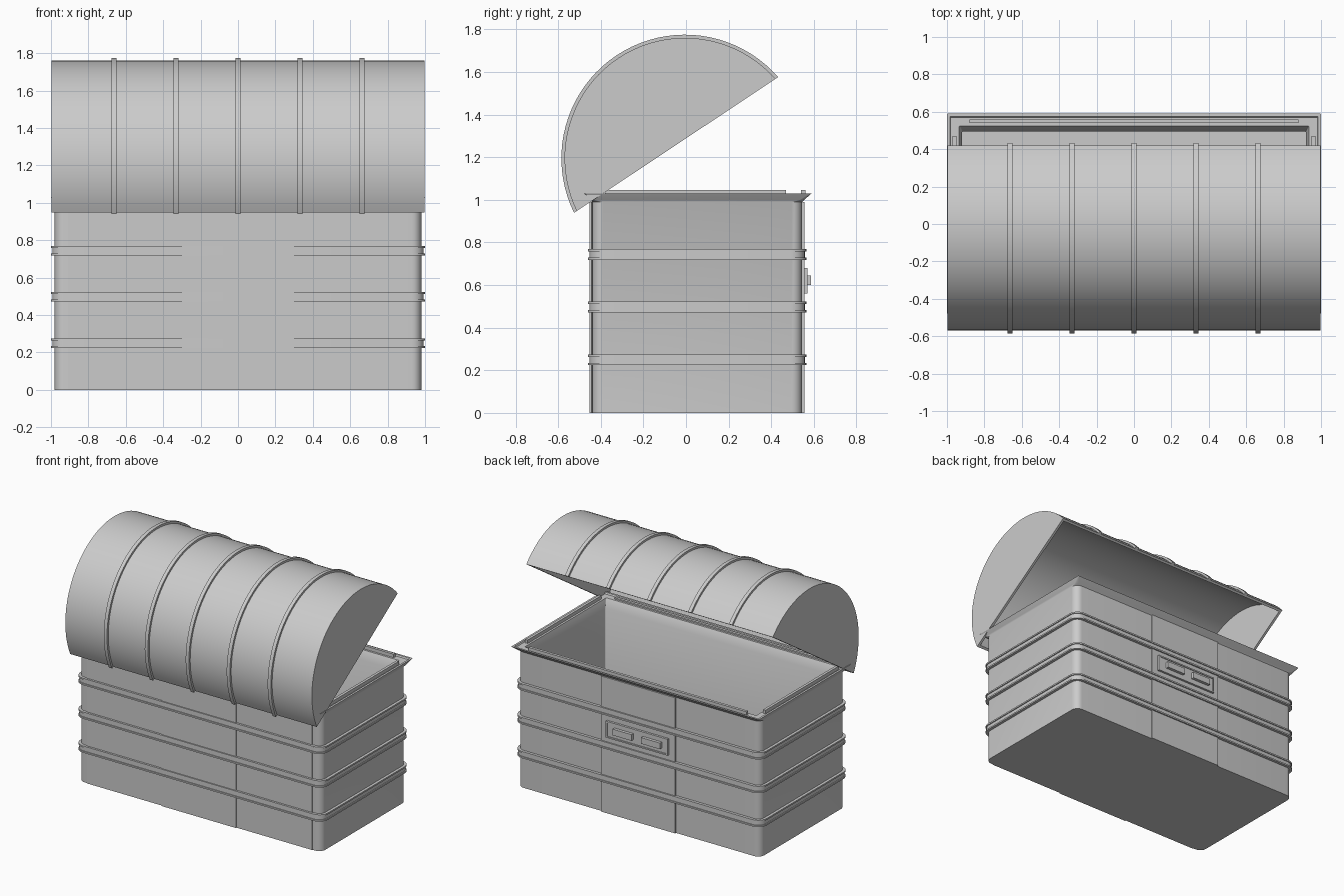
import bpy, bmesh, math

cube = bpy.data.objects.get("Cube")
if cube:
    bpy.data.objects.remove(cube, do_unlink=True)

grey = bpy.data.materials.new("plain grey")
grey.use_nodes = True
COLOUR = (0.6, 0.6, 0.6, 1)
grey.diffuse_color = COLOUR
grey.node_tree.nodes["Principled BSDF"].inputs["Base Color"].default_value = COLOUR


def finish(name, bm, smooth=True):
    bmesh.ops.recalc_face_normals(bm, faces=bm.faces)
    mesh = bpy.data.meshes.new(name)
    bm.to_mesh(mesh)
    bm.free()
    obj = bpy.data.objects.new(name, mesh)
    bpy.context.collection.objects.link(obj)
    mesh.materials.append(grey)
    if smooth:
        bpy.ops.object.select_all(action="DESELECT")
        obj.select_set(True)
        bpy.context.view_layer.objects.active = obj
        bpy.ops.object.shade_smooth_by_angle(angle=math.radians(30))
    return obj


def box(name, x0, x1, y0, y1, z0, z1):
    bm = bmesh.new()
    bmesh.ops.create_cube(bm, size=1)
    for v in bm.verts:
        v.co.x = x0 + (v.co.x + 0.5) * (x1 - x0)
        v.co.y = y0 + (v.co.y + 0.5) * (y1 - y0)
        v.co.z = z0 + (v.co.z + 0.5) * (z1 - z0)
    return finish(name, bm, False)


def rounded_ring(hx, y0, y1, z, r, steps=6):
    """Rectangle with rounded corners, at one height."""
    pts = []
    corners = [(hx - r, y1 - r), (r - hx, y1 - r), (r - hx, y0 + r), (hx - r, y0 + r)]
    for i, (cx, cy) in enumerate(corners):
        for k in range(steps + 1):
            a = math.pi / 2 * (i + k / steps)
            pts.append((cx + r * math.cos(a), cy + r * math.sin(a), z))
    return pts


def loft(name, rings, closed=False):
    bm = bmesh.new()
    loops = [[bm.verts.new(p) for p in ring] for ring in rings]
    pairs = list(zip(loops, loops[1:]))
    if closed:
        pairs.append((loops[-1], loops[0]))
    else:
        bm.faces.new(loops[0])
        bm.faces.new(loops[-1])
    for a, b in pairs:
        for i in range(len(a)):
            j = (i + 1) % len(a)
            bm.faces.new((a[i], a[j], b[j], b[i]))
    return finish(name, bm)


def prism(name, profile, x0, x1):
    """Extrude a y-z outline along x."""
    return loft(name, [[(x, y, z) for y, z in profile] for x in (x0, x1)])


# Open box: outside wall, flared rim, sloping inner lip, inside wall, floor
HX, FRONT, BACK = 0.98, -0.44, 0.545
loft("chest_body", [
    rounded_ring(HX, FRONT, BACK, 0, 0.05),
    rounded_ring(HX, FRONT, BACK, 0.99, 0.05),
    rounded_ring(0.985, -0.45, 0.555, 1.0, 0.02),
    rounded_ring(1.0, -0.48, 0.59, 1.03, 0.006),
    rounded_ring(0.985, -0.465, 0.575, 1.03, 0.006),
    rounded_ring(0.98, -0.46, 0.57, 1.02, 0.006),
    rounded_ring(0.935, -0.415, 0.525, 1.02, 0.006),
    rounded_ring(0.92, -0.385, 0.495, 0.96, 0.006),
    rounded_ring(0.92, -0.385, 0.495, 0.03, 0.006),
])

# Raised rails on the rim, stopping short of the corners
for side, s in (("right", -1), ("left", 1)):
    xs = sorted((s * 0.95, s * 0.97))
    box(f"rim_rail_{side}", *xs, -0.38, 0.47, 1.015, 1.045)
box("rim_rail_back", -0.88, 0.88, 0.54, 0.56, 1.015, 1.045)
box("rim_rail_front", -0.88, 0.88, -0.45, -0.43, 1.01, 1.03)

# Shallow raised panels on front and back
box("front_wide_panel", -0.91, 0.91, FRONT - 0.005, FRONT + 0.02, 0, 0.99)
box("front_middle_panel", -0.3, 0.3, FRONT - 0.012, FRONT + 0.02, 0, 0.99)
box("back_middle_panel", -0.3, 0.3, BACK - 0.02, BACK + 0.01, 0, 0.99)

# Bands round the box, each with a ridge along both edges
for n, z in enumerate((0.249, 0.497, 0.743)):
    section = [(-0.005, -0.025), (0.02, -0.025), (0.02, -0.014), (0.013, -0.014),
               (0.013, 0.014), (0.02, 0.014), (0.02, 0.025), (-0.005, 0.025)]
    loft(f"band_{n + 1}", [
        rounded_ring(HX + o, FRONT - o, BACK + o, z + dz, 0.05 + o)
        for o, dz in section], closed=True)

# Latch plate with a raised border and two blocks
box("latch_plate", -0.25, 0.25, BACK, 0.565, 0.56, 0.68)
for z in (0.56, 0.67):
    box("latch_border", -0.25, 0.25, BACK, 0.571, z, z + 0.01)
for x in (-0.25, 0.24):
    box("latch_border", x, x + 0.01, BACK, 0.571, 0.57, 0.67)
for x in (-0.2, 0.03):
    box("latch_block", x, x + 0.152, BACK, 0.587, 0.6, 0.645)

# Tilted hollow lid: arcs cut by one common chord
CY, CZ, CHORD = -0.005, 1.195, 0.075
TILT = math.radians(123.6)


def arc(r, steps=40):
    half = math.acos(CHORD / r)
    angles = [TILT - half + 2 * half * k / steps for k in range(steps + 1)]
    return [(CY + r * math.cos(a), CZ + r * math.sin(a)) for a in angles]


def arc_strip(name, r_in, r_out, x0, x1):
    """Curved strip made of an inner and an outer arc."""
    bm = bmesh.new()
    rows = [[bm.verts.new((x, y, z)) for y, z in arc(r)]
            for x, r in ((x0, r_out), (x1, r_out), (x1, r_in), (x0, r_in))]
    for a, b in zip(rows, rows[1:] + rows[:1]):
        for i in range(len(a) - 1):
            bm.faces.new((a[i], a[i + 1], b[i + 1], b[i]))
    for end in (0, -1):
        bm.faces.new([row[end] for row in rows])
    return finish(name, bm)


LID = 0.565
arc_strip("lid_shell", LID - 0.018, LID, -0.995, 0.995)
prism("lid_end_right", arc(LID), -0.996, -0.978)
prism("lid_end_left", arc(LID), 0.978, 0.996)

# Ribs over the lid
for n in range(5):
    x = (n - 2) * 0.331
    arc_strip(f"lid_rib_{n + 1}", LID - 0.008, LID + 0.015, x - 0.013, x + 0.013)
